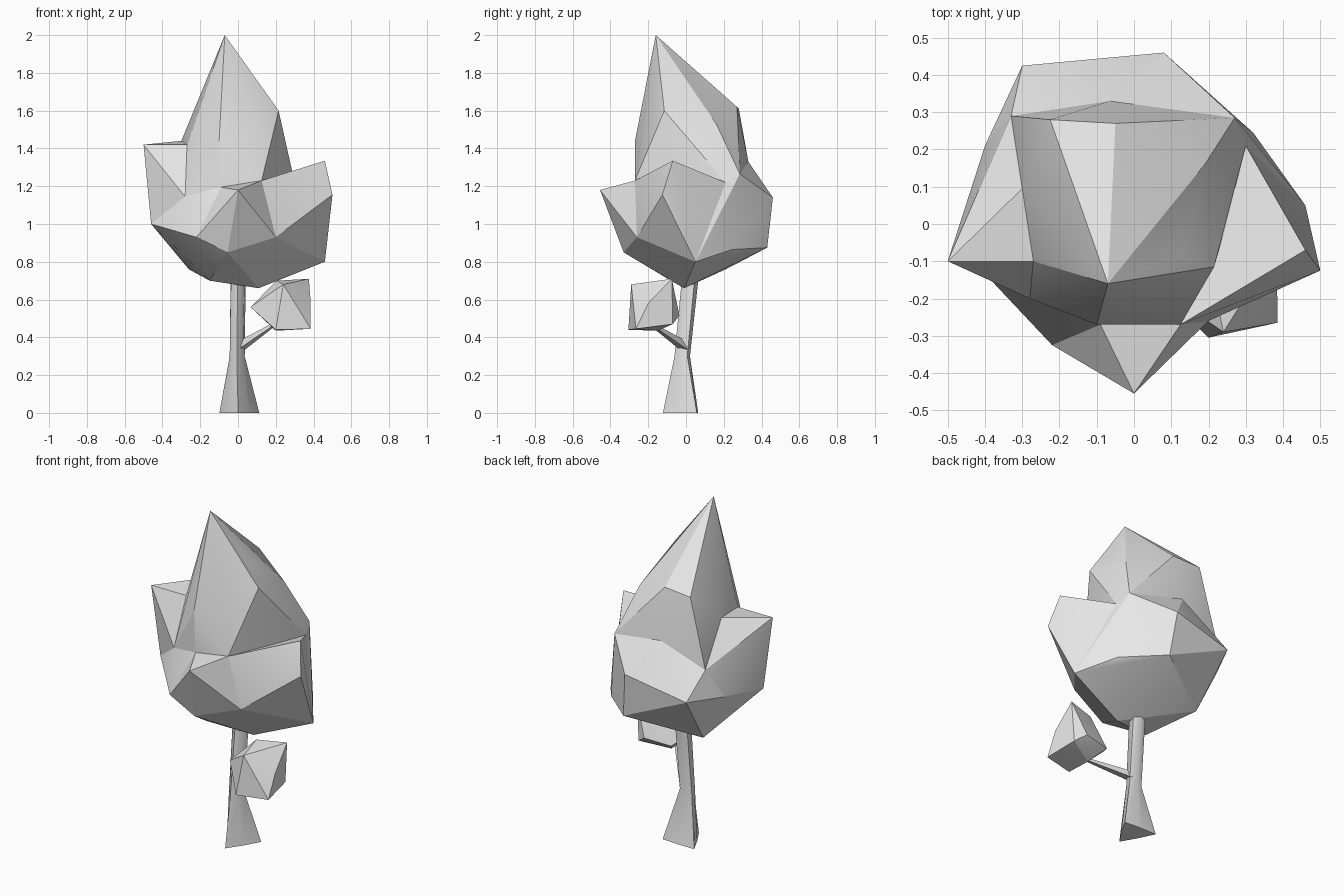
import bpy
import bmesh
from math import radians, cos, sin
from mathutils import Vector

default_cube = bpy.data.objects.get("Cube")
if default_cube:
    bpy.data.objects.remove(default_cube, do_unlink=True)

# One neutral colour for the whole tree
grey = bpy.data.materials.new("light_grey")
grey.use_nodes = True
grey.diffuse_color = (.8, .8, .8, 1)
grey.node_tree.nodes["Principled BSDF"].inputs["Base Color"].default_value = (.8, .8, .8, 1)


def finish(name, bm, smooth_angle):
    """Turn a bmesh into a shaded, coloured object."""
    bmesh.ops.recalc_face_normals(bm, faces=bm.faces)
    mesh = bpy.data.meshes.new(name)
    bm.to_mesh(mesh)
    bm.free()
    mesh.materials.append(grey)
    obj = bpy.data.objects.new(name, mesh)
    bpy.context.collection.objects.link(obj)
    bpy.ops.object.select_all(action="DESELECT")
    obj.select_set(True)
    bpy.context.view_layer.objects.active = obj
    bpy.ops.object.shade_smooth_by_angle(angle=radians(smooth_angle))
    return obj


def add_hull(bm, points):
    """Add one faceted lobe wrapped tightly around its corner points."""
    verts = [bm.verts.new(p) for p in points]
    result = bmesh.ops.convex_hull(bm, input=verts)
    loose = set(result["geom_interior"]) | set(result["geom_unused"])
    loose = [v for v in loose if isinstance(v, bmesh.types.BMVert) and not v.link_faces]
    bmesh.ops.delete(bm, geom=loose, context="VERTS")


def add_loft(bm, rings):
    """Skin a list of equally long rings and cap both ends."""
    loops = [[bm.verts.new(p) for p in ring] for ring in rings]
    count = len(loops[0])
    for low, high in zip(loops, loops[1:]):
        for i in range(count):
            j = (i + 1) % count
            bm.faces.new((low[i], low[j], high[j], high[i]))
    bm.faces.new(loops[0][::-1])
    bm.faces.new(loops[-1])


# Corners of the foliage, shared by neighbouring lobes
corner = dict(
    apex=(-.07, -.16, 2),
    crown_left=(-.18, .055, 1.655),
    crown_back_left=(-.225, .28, 1.61),
    crown_back=(-.05, .27, 1.62),
    crown_back_right=(.19, .16, 1.53),
    crown_right=(.13, -.085, 1.715),
    crown_side=(.215, -.115, 1.6),
    crown_front=(.055, -.2, 1.61),
    crown_brow=(-.1, -.27, 1.44),
    spur_tip=(-.5, -.1, 1.42),
    spur_root=(-.27, -.1, 1.42),
    spur_back=(-.3, .095, 1.44),
    notch=(-.28, -.2, 1.145),
    left_rim=(-.46, -.07, 1),
    left_back_rim=(-.4, .21, 1.04),
    left_shoulder=(-.33, .29, 1.21),
    front_left_rim=(-.22, -.325, .93),
    front_tip=(0, -.455, 1.18),
    front_valley=(.125, -.27, 1.23),
    front_step=(-.09, -.27, 1.195),
    front_right_rim=(.2, -.26, .93),
    front_belly=(-.055, -.33, .85),
    shelf_tip=(.46, -.07, 1.335),
    shelf_rim=(.5, -.125, 1.155),
    shelf_belly=(.46, .05, .8),
    shelf_valley=(.24, -.03, 1.22),
    right_shoulder=(.3, .21, 1.22),
    right_back=(.27, .285, 1.265),
    right_back_belly=(.32, .245, .865),
    back_step=(-.065, .33, 1.33),
    back_rim=(.08, .46, 1.14),
    back_left_rim=(-.3, .425, 1.06),
    back_belly=(.11, .43, .875),
    left_belly=(-.26, .21, .76),
    keel_left=(-.15, -.08, .7),
    keel=(.11, -.01, .66),
)

lobes = dict(
    crown="""apex crown_left crown_back_left crown_back crown_back_right crown_right
        crown_side crown_front crown_brow spur_root spur_back notch left_shoulder
        front_valley front_step shelf_valley right_shoulder right_back back_step""",
    body="""notch left_rim left_back_rim left_shoulder front_left_rim front_step
        front_valley front_right_rim front_belly shelf_belly right_shoulder right_back
        right_back_belly back_step back_rim back_left_rim back_belly left_belly
        keel_left keel""",
    left_spur="""spur_tip spur_root spur_back notch left_rim left_back_rim
        left_shoulder""",
    front_lobe="""front_tip front_valley front_step front_left_rim front_belly
        front_right_rim keel_left keel""",
    right_shelf="""shelf_tip shelf_rim shelf_belly shelf_valley front_valley
        front_right_rim right_shoulder right_back_belly keel""",
)

canopy = bmesh.new()
for names in lobes.values():
    add_hull(canopy, [corner[n] for n in names.split()])
finish("canopy", canopy, 20)

# Small leaf cluster at the end of the branch
cluster = bmesh.new()
add_hull(cluster, [
    (.066, -.17, .56), (.205, -.12, .7), (.24, -.29, .68), (.375, -.075, .71),
    (.385, -.2, .58), (.385, -.265, .445), (.2, -.305, .44), (.2, -.15, .435),
    (.3, -.035, .515), (.14, -.06, .5), (.36, -.07, .47),
])
finish("leaf_cluster", cluster, 20)


# Trunk flaring into a three-cornered foot
def trunk_ring(x, y, z, corner_radius, flat_radius):
    ring = []
    for i in range(6):
        radius = flat_radius if i % 2 else corner_radius
        angle = radians(28 + 60 * i)
        ring.append((x + radius * cos(angle), y + radius * sin(angle), z))
    return ring


trunk = bmesh.new()
add_loft(trunk, [
    trunk_ring(.005, 0, 0, .122, .065),
    trunk_ring(-.005, -.015, .3, .046, .036),
    trunk_ring(0, .025, .72, .046, .042),
])
finish("trunk", trunk, 50)


# Thin tapering branch that carries the leaf cluster
def branch_ring(centre, radius):
    along = Vector((.16, -.15, .11)).normalized()
    side = along.cross(Vector((0, 0, 1))).normalized()
    up = side.cross(along)
    spokes = [radians(90 + 120 * i) for i in range(3)]
    return [Vector(centre) + radius * (cos(a) * side + sin(a) * up) for a in spokes]


branch = bmesh.new()
add_loft(branch, [
    branch_ring((.005, .0, .345), .034),
    branch_ring((.18, -.17, .46), .013),
])
finish("branch", branch, 30)
